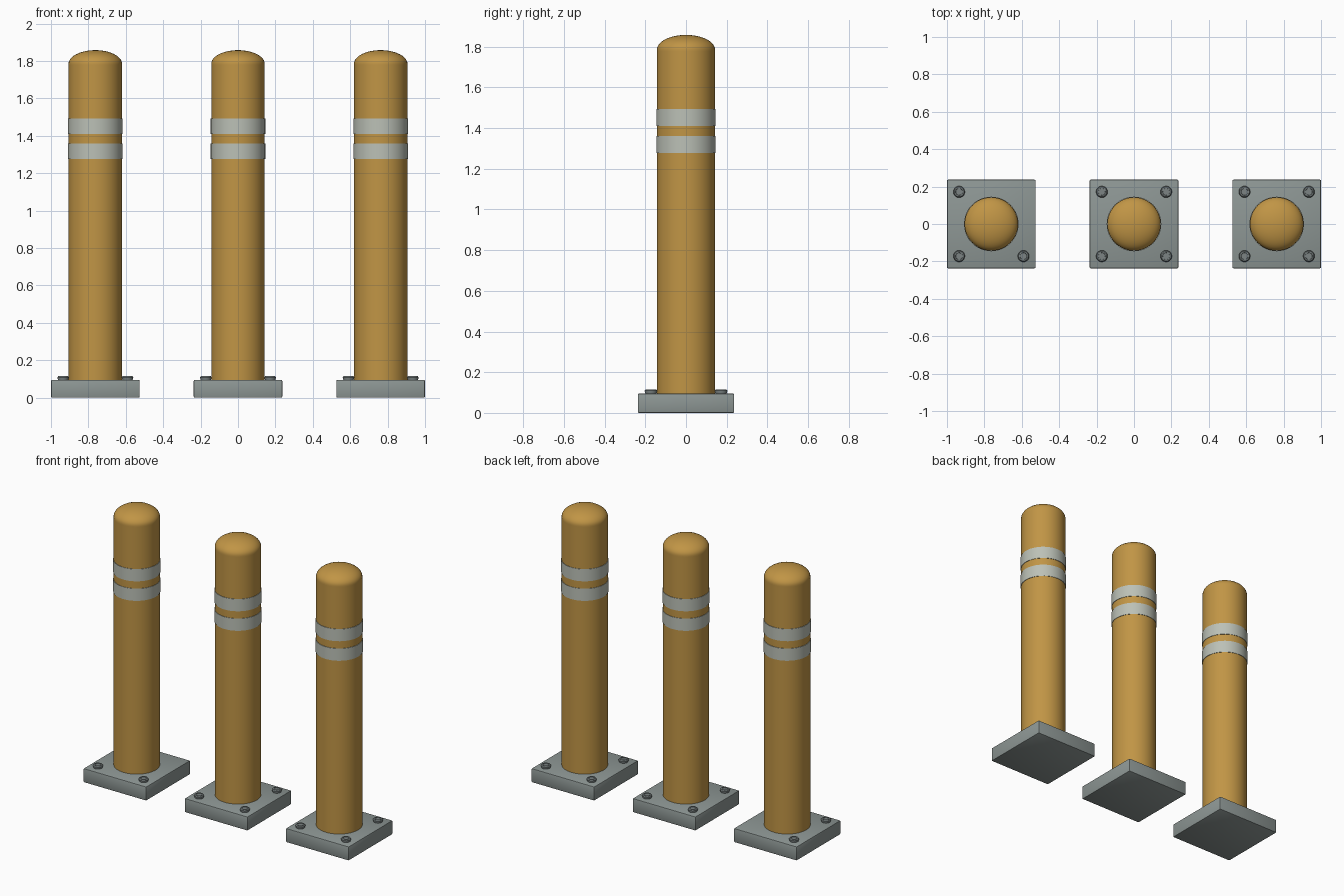
import bpy, bmesh, math

if "Cube" in bpy.data.objects:
    bpy.data.objects.remove(bpy.data.objects["Cube"])

def material(name, rgb):
    m = bpy.data.materials.new(name)
    m.diffuse_color = (*rgb, 1)
    m.use_nodes = True
    m.node_tree.nodes["Principled BSDF"].inputs["Base Color"].default_value = m.diffuse_color
    return m

YELLOW = material("mustard yellow", (0.53, 0.30, 0.06))
BAND = material("pale reflective grey", (0.50, 0.53, 0.47))
PLATE = material("plate grey", (0.27, 0.31, 0.30))
BOLT = material("bolt grey", (0.20, 0.23, 0.23))

def finish(bm, name, mat, loc, smooth=True):
    bmesh.ops.remove_doubles(bm, verts=bm.verts, dist=1e-5)
    bmesh.ops.recalc_face_normals(bm, faces=bm.faces)
    me = bpy.data.meshes.new(name)
    bm.to_mesh(me)
    bm.free()
    ob = bpy.data.objects.new(name, me)
    bpy.context.collection.objects.link(ob)
    ob.location = loc
    me.materials.append(mat)
    if smooth:
        bpy.ops.object.select_all(action='DESELECT')
        ob.select_set(True)
        bpy.context.view_layer.objects.active = ob
        bpy.ops.object.shade_smooth_by_angle(angle=math.radians(35))
    return ob

def lathe(name, profile, mat, loc, sides=48, closed=False):
    bm = bmesh.new()
    vs = [bm.verts.new((r, 0, z)) for r, z in profile]
    es = [bm.edges.new(p) for p in zip(vs, vs[1:])]
    if closed:
        es.append(bm.edges.new((vs[-1], vs[0])))
    bmesh.ops.spin(bm, geom=vs + es, cent=(0, 0, 0), axis=(0, 0, 1),
                   angle=2 * math.pi, steps=sides, use_merge=True)
    return finish(bm, name, mat, loc)

def base_plate(x):
    bm = bmesh.new()
    bmesh.ops.create_cube(bm, size=1)
    for v in bm.verts:
        v.co.x *= 0.474
        v.co.y *= 0.474
        v.co.z = (v.co.z + 0.5) * 0.095
    bmesh.ops.bevel(bm, geom=list(bm.edges), offset=0.006, segments=2,
                    profile=0.5, affect='EDGES')
    finish(bm, "base_plate", PLATE, (x, 0, 0))

R = 0.143
# low elliptical cap with a small overlap at its rim
dome = [(0, 1.775), (R, 1.775)] + [
    (R * math.cos(a), 1.785 + 0.073 * math.sin(a))
    for a in [math.pi / 2 * i / 12 for i in range(12)]] + [(0, 1.858)]

# washer-like bolt head with a rounded edge and shallow socket
bolt = [(0, 0.09), (0.026, 0.09), (0.031, 0.106), (0.031, 0.109),
        (0.026, 0.115), (0.019, 0.116), (0.018, 0.112), (0, 0.112)]

for i, x in enumerate((-0.763, 0, 0.763)):
    base_plate(x)
    lathe("post", [(0, 0.09), (R, 0.09), (R, 1.78), (0, 1.78)], YELLOW, (x, 0, 0))
    lathe("domed_cap", dome, YELLOW, (x, 0, 0))
    # reflective bands
    for z0, z1 in ((1.277, 1.36), (1.41, 1.493)):
        lathe("reflective_band", [(R - 0.002, z0), (R + 0.003, z0),
              (R + 0.003, z1), (R - 0.002, z1)], BAND, (x, 0, 0), closed=True)
    # corner bolts; the left post lacks its back right one
    for sx in (-1, 1):
        for sy in (-1, 1):
            if not (i == 0 and sx == 1 and sy == 1):
                lathe("bolt", bolt, BOLT, (x + sx * 0.172, sy * 0.172, 0), sides=20)
